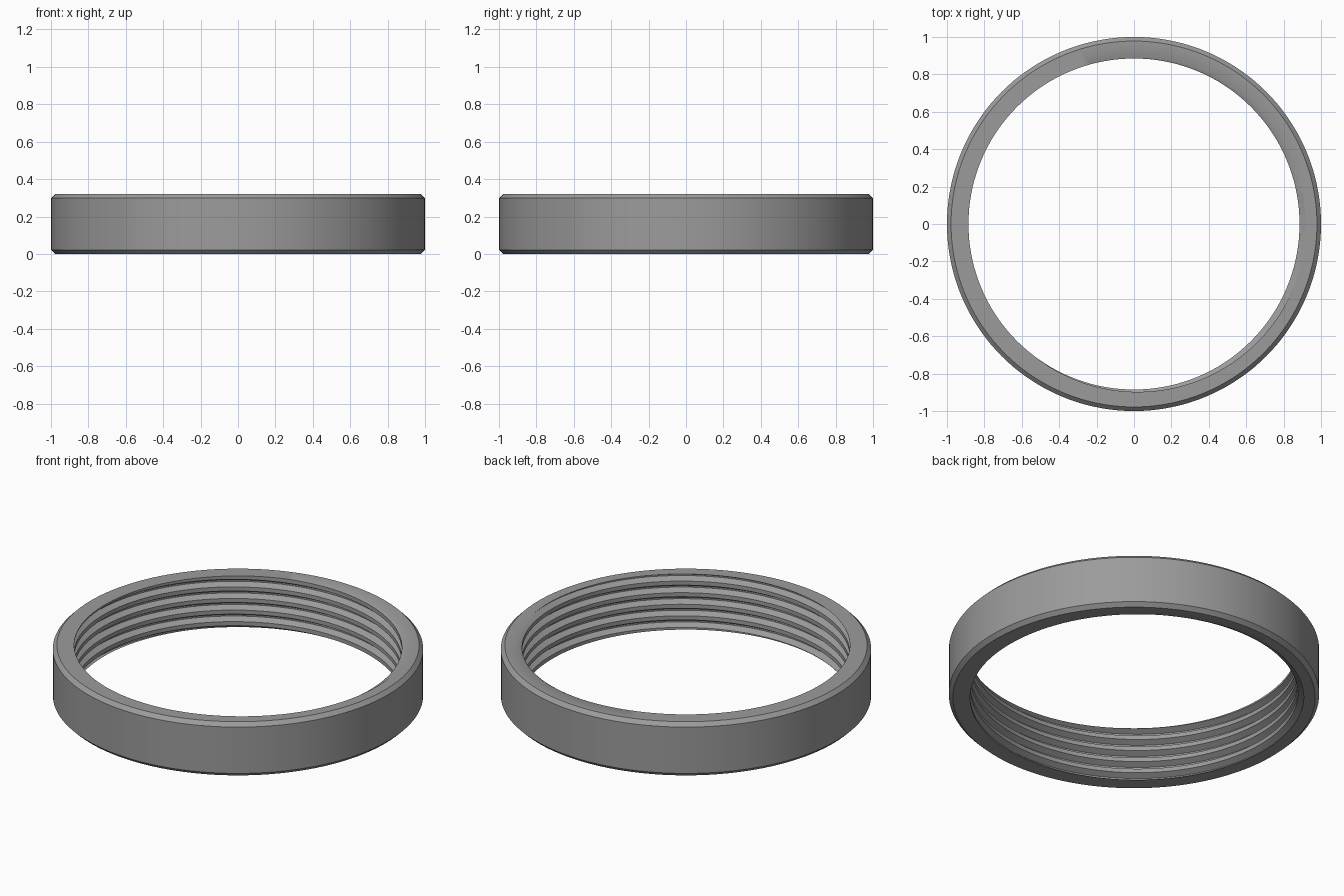
import bpy, bmesh, math

if "Cube" in bpy.data.objects:
    bpy.data.objects.remove(bpy.data.objects["Cube"])

SEGMENTS = 144
HEIGHT = 0.32
OUTER = 1.0
CHAMFER = 0.022
CREST = 0.885            # inner radius at the thread crests
DEPTH = 0.032            # thread depth
PITCH = 0.069
PHASE = math.radians(-10)  # where the groove runs out through the top face

# One pitch of thread: (offset from groove centre in pitches, radius)
THREAD = [(-0.325, CREST), (-0.06, CREST + DEPTH),
          (0.06, CREST + DEPTH), (0.325, CREST)]


def thread_radius(offset):
    """Inner radius at a distance (in pitches) from a groove centre."""
    d = abs((offset + 0.5) % 1.0 - 0.5)
    t = min(max((0.325 - d) / 0.265, 0.0), 1.0)
    return CREST + DEPTH * t


def cross_section(angle):
    """Closed (radius, z) section of the ring with the thread at this angle."""
    start = HEIGHT + PITCH * (angle - PHASE) / (2 * math.pi)
    section = []
    for turn in range(-7, 3):
        for offset, radius in THREAD:
            z = start + (turn + offset) * PITCH
            if not 0.0 < z < HEIGHT:      # thread is cut off at both end faces
                z = min(max(z, 0.0), HEIGHT)
                radius = thread_radius((z - start) / PITCH)
            section.append((radius, z))
    section += [(OUTER - CHAMFER, HEIGHT), (OUTER, HEIGHT - CHAMFER),
                (OUTER, CHAMFER), (OUTER - CHAMFER, 0.0)]
    return section


# Sweep the section around the axis
bm = bmesh.new()
columns = []
for i in range(SEGMENTS + 1):
    a = 2 * math.pi * i / SEGMENTS
    columns.append([bm.verts.new((r * math.cos(a), r * math.sin(a), z))
                    for r, z in cross_section(a)])
for left, right in zip(columns, columns[1:]):
    n = len(left)
    for k in range(n):
        m = (k + 1) % n
        bm.faces.new((left[k], left[m], right[m], right[k]))

# Close the seam and drop collapsed faces at the cut ends
bmesh.ops.remove_doubles(bm, verts=bm.verts, dist=1e-5)
bmesh.ops.dissolve_degenerate(bm, edges=bm.edges, dist=1e-5)
bmesh.ops.recalc_face_normals(bm, faces=bm.faces)

mesh = bpy.data.meshes.new("threaded_ring")
bm.to_mesh(mesh)
bm.free()
ring = bpy.data.objects.new("threaded_ring", mesh)
bpy.context.collection.objects.link(ring)

grey = bpy.data.materials.new("medium grey")
grey.diffuse_color = (0.33, 0.33, 0.33, 1.0)
grey.use_nodes = True
grey.node_tree.nodes["Principled BSDF"].inputs["Base Color"].default_value = grey.diffuse_color
mesh.materials.append(grey)

# Smooth walls with crisp chamfers and thread edges
bpy.context.view_layer.objects.active = ring
ring.select_set(True)
bpy.ops.object.shade_smooth_by_angle(angle=math.radians(30))
